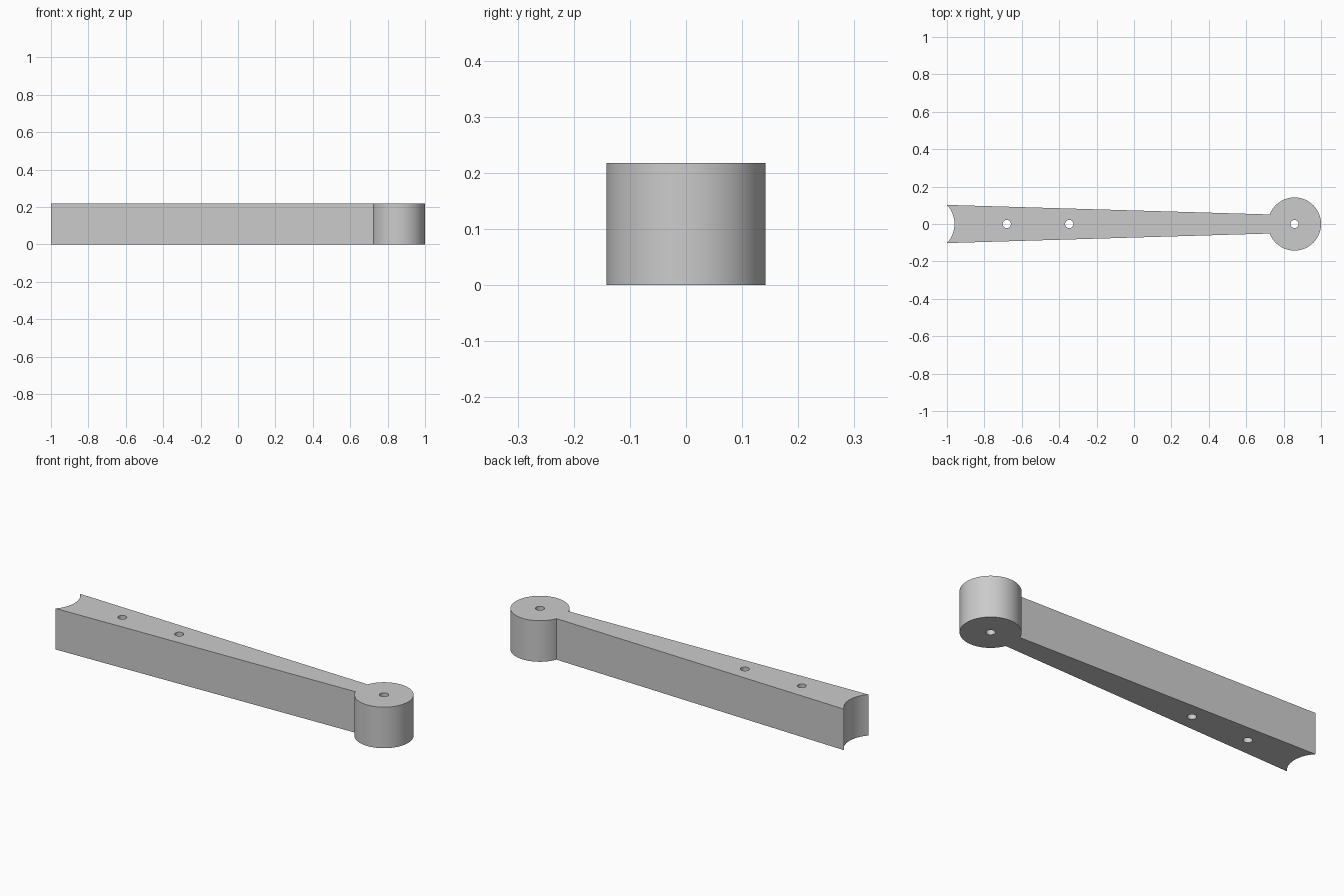
import bpy, bmesh
from math import sin, cos, pi, asin, sqrt

cube = bpy.data.objects.get("Cube")
if cube:
    bpy.data.objects.remove(cube, do_unlink=True)

HEIGHT = 0.218
HUB_X, HUB_R = 0.858, 0.142
NECK_HALF = 0.051
END_HALF, NOTCH_R = 0.102, 0.15
HOLE_R = 0.022

grey = bpy.data.materials.new("plain grey")
grey.use_nodes = True
colour = (0.6, 0.6, 0.6, 1)
grey.diffuse_color = colour
grey.node_tree.nodes["Principled BSDF"].inputs["Base Color"].default_value = colour


def arc(cx, radius, start, end, steps):
    angles = [start + (end - start) * i / steps for i in range(steps + 1)]
    return [(cx + radius * cos(a), radius * sin(a)) for a in angles]


def prism(name, outline, bottom, top):
    bm = bmesh.new()
    face = bm.faces.new([bm.verts.new((x, y, bottom)) for x, y in outline])
    result = bmesh.ops.extrude_face_region(bm, geom=[face])
    verts = [v for v in result["geom"] if isinstance(v, bmesh.types.BMVert)]
    bmesh.ops.translate(bm, verts=verts, vec=(0, 0, top - bottom))
    bmesh.ops.recalc_face_normals(bm, faces=bm.faces)
    mesh = bpy.data.meshes.new(name)
    bm.to_mesh(mesh)
    bm.free()
    mesh.materials.append(grey)
    obj = bpy.data.objects.new(name, mesh)
    bpy.context.collection.objects.link(obj)
    return obj


# Tapered arm with a round hub at one end and a concave notch at the other
neck = pi - asin(NECK_HALF / HUB_R)
notch = asin(END_HALF / NOTCH_R)
notch_x = -1 - sqrt(NOTCH_R ** 2 - END_HALF ** 2)
outline = arc(HUB_X, HUB_R, -neck, neck, 72) + arc(notch_x, NOTCH_R, notch, -notch, 24)
arm = prism("pivot_arm", outline, 0, HEIGHT)

# Screw holes and hub bore
cutters = []
for i, x in enumerate((-0.68, -0.346, HUB_X)):
    circle = arc(x, HOLE_R, 0, 2 * pi, 32)[:-1]
    cutter = prism(f"hole_cutter_{i}", circle, -0.1, HEIGHT + 0.1)
    cutter.hide_render = True
    mod = arm.modifiers.new(f"hole_{i}", "BOOLEAN")
    mod.operation = "DIFFERENCE"
    mod.solver = "EXACT"
    mod.object = cutter
    cutters.append(cutter)

# Apply the cuts, then remove the cutters
bpy.context.view_layer.objects.active = arm
arm.select_set(True)
for mod in list(arm.modifiers):
    bpy.ops.object.modifier_apply(modifier=mod.name)
for cutter in cutters:
    bpy.data.objects.remove(cutter, do_unlink=True)

bpy.ops.object.shade_smooth_by_angle(angle=pi / 6)
